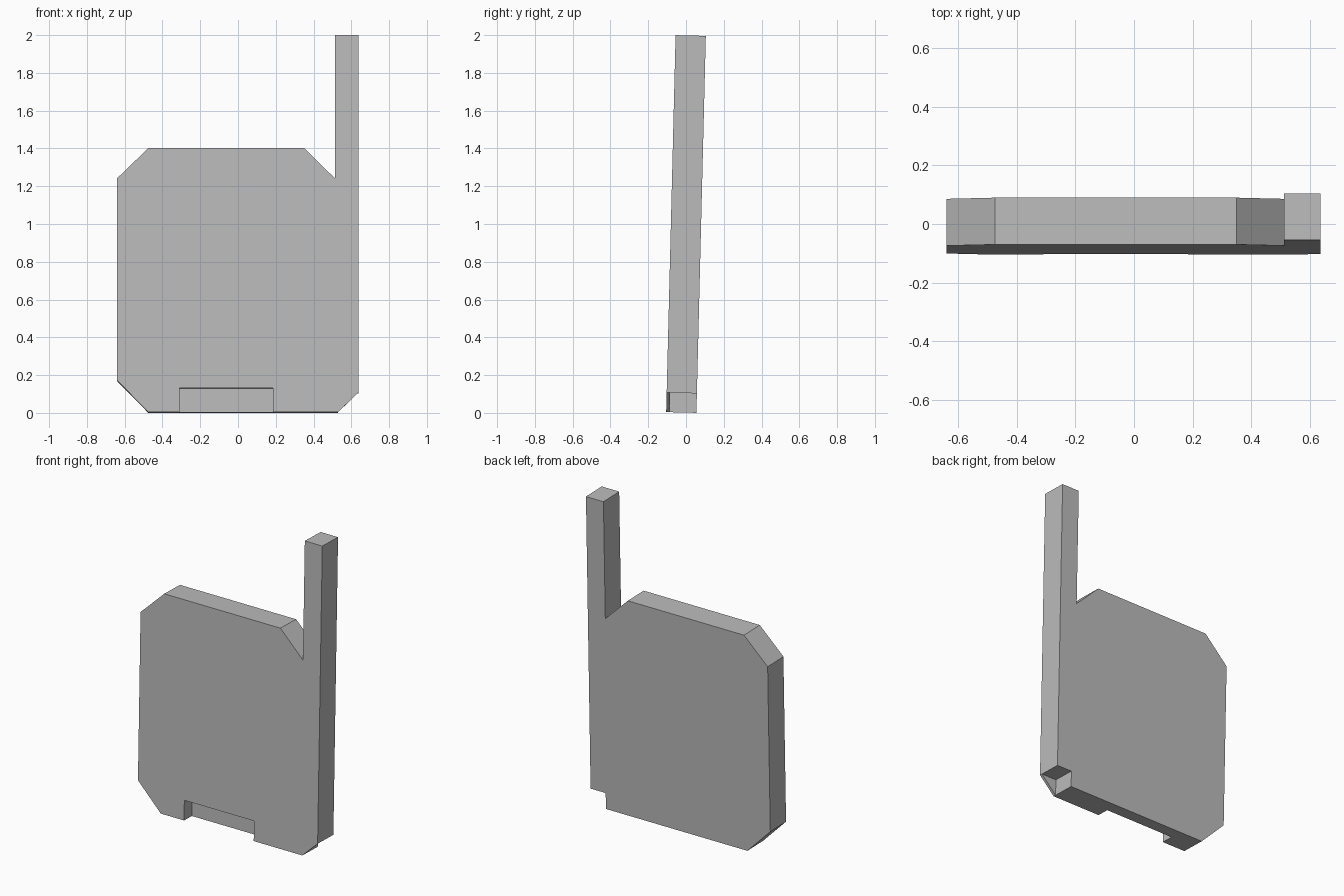
import bpy, bmesh, math
from mathutils import Matrix

if "Cube" in bpy.data.objects:
    bpy.data.objects.remove(bpy.data.objects["Cube"])

LEAN = Matrix.Translation((0, 0, 1)) @ Matrix.Rotation(math.radians(-1.43), 4, 'X') @ Matrix.Translation((0, 0, -1))

grey = bpy.data.materials.new("plain_grey")
grey.diffuse_color = (0.5, 0.5, 0.5, 1)
grey.use_nodes = True
grey.node_tree.nodes["Principled BSDF"].inputs["Base Color"].default_value = grey.diffuse_color


def slab(name, outline, y0, y1):
    """Extrude an x-z outline from y0 (front) to y1 (back), leaning slightly backwards."""
    bm = bmesh.new()
    face = bm.faces.new([bm.verts.new((x, y0, z)) for x, z in outline])
    ext = bmesh.ops.extrude_face_region(bm, geom=[face])
    for v in ext["geom"]:
        if isinstance(v, bmesh.types.BMVert):
            v.co.y = y1
    bmesh.ops.recalc_face_normals(bm, faces=bm.faces)
    bm.transform(LEAN)
    mesh = bpy.data.meshes.new(name)
    bm.to_mesh(mesh)
    bm.free()
    mesh.materials.append(grey)
    obj = bpy.data.objects.new(name, mesh)
    bpy.context.collection.objects.link(obj)
    return obj


def rect(x0, x1, z0, z1):
    return [(x0, z0), (x1, z0), (x1, z1), (x0, z1)]


# Chamfered plate with the tall post on its right side
T, H = 0.08, 1.998
plate = slab("plate_with_post", [
    (-0.475, 0.002), (0.53, 0.002), (0.637, 0.105), (0.637, H), (0.513, H),
    (0.513, 1.24), (0.35, 1.40), (-0.475, 1.40), (-0.64, 1.24), (-0.64, 0.17)], -T, T)

# Front notch at the bottom, and the stepped corner behind the thin front skin
cutters = [
    slab("front_notch_cutter", rect(-0.31, 0.185, -0.1, 0.13), -0.2, 0.0),
    slab("corner_step_cutter", rect(0.53, 0.8, -0.1, 0.105), -T + 0.018, 0.2),
]
bpy.context.view_layer.objects.active = plate
for cutter in cutters:
    cutter.hide_render = True
    mod = plate.modifiers.new(cutter.name, 'BOOLEAN')
    mod.operation = 'DIFFERENCE'
    mod.solver = 'EXACT'
    mod.object = cutter
    bpy.ops.object.modifier_apply(modifier=mod.name)
    bpy.data.objects.remove(cutter)
